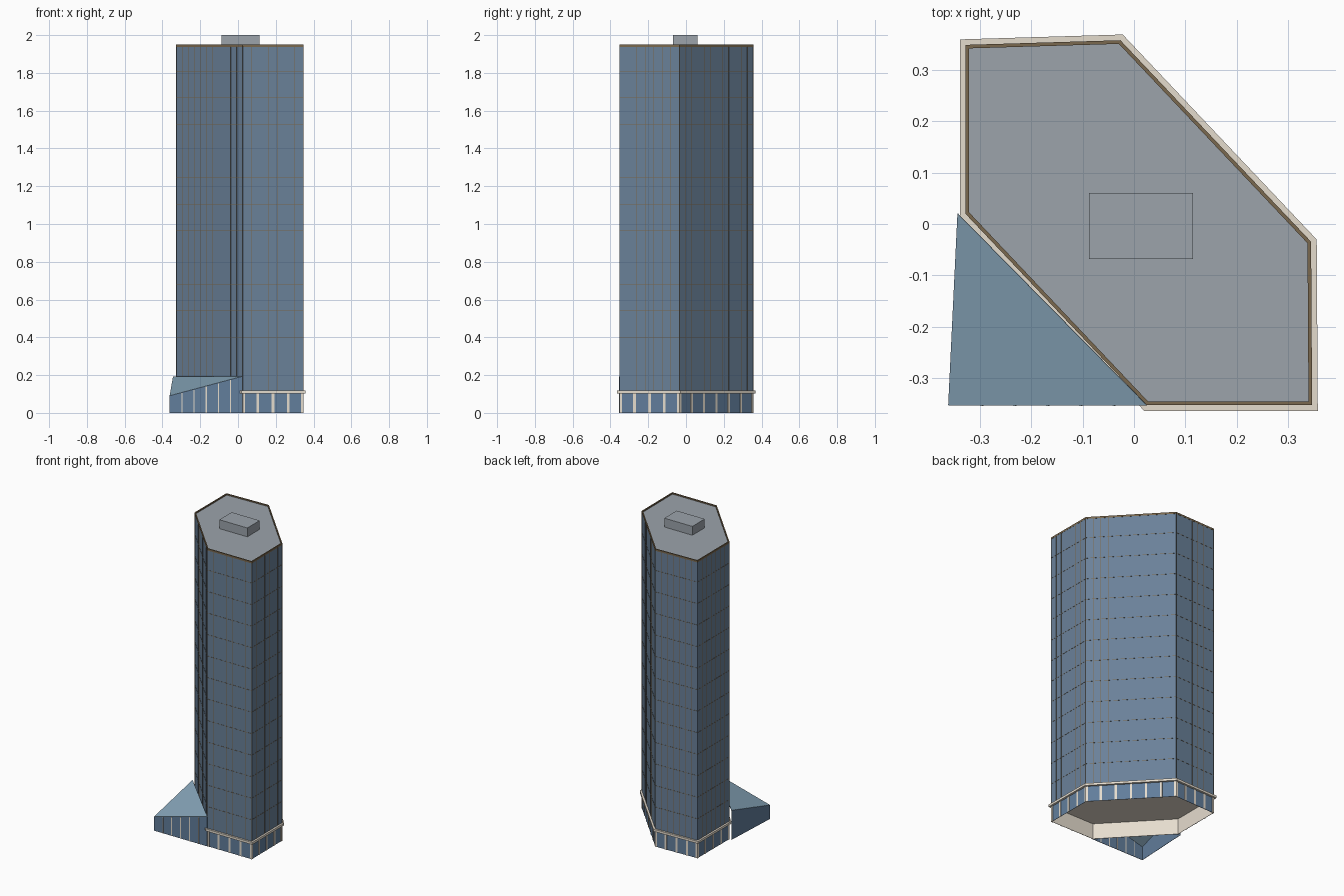
import bpy, bmesh
from mathutils import Vector

cube = bpy.data.objects.get("Cube")
if cube:
    bpy.data.objects.remove(cube, do_unlink=True)


def material(name, rgb):
    lin = [((c / 255 + 0.055) / 1.055) ** 2.4 for c in rgb] + [1]
    m = bpy.data.materials.new(name)
    m.use_nodes = True
    m.diffuse_color = lin
    m.node_tree.nodes["Principled BSDF"].inputs["Base Color"].default_value = lin
    return m


GLASS = material("tower glass", (106, 129, 153))
LOBBY = material("lobby glass", (98, 126, 156))
CREAM = material("cream stone", (229, 220, 206))
BRONZE = material("bronze trim", (122, 104, 78))
ROOF = material("grey roof", (156, 164, 171))
SKY = material("skylight glass", (135, 166, 186))

# Six-sided plan, counter-clockwise
PLAN = [Vector(p) for p in [(-.327, .02), (.025, -.352), (.346, -.352),
                            (.344, -.035), (-.027, .357), (-.327, .348)]]
EDGES = list(zip(PLAN, PLAN[1:] + PLAN[:1]))
LEDGE_BOTTOM, LEDGE_TOP, ROOF_Z, TOP = .103, .118, 1.942, 1.95


def outward(a, b):
    d = (b - a).normalized()
    return Vector((d.y, -d.x))


def offset(dist):
    """Plan polygon moved outward with mitred corners."""
    out = []
    for i, p in enumerate(PLAN):
        n1, n2 = outward(*EDGES[i - 1]), outward(*EDGES[i])
        out.append(p + (n1 + n2) * dist / (1 + n1.dot(n2)))
    return out


def finish(name, bm, *mats):
    bmesh.ops.recalc_face_normals(bm, faces=bm.faces)
    me = bpy.data.meshes.new(name)
    bm.to_mesh(me)
    bm.free()
    for m in mats:
        me.materials.append(m)
    ob = bpy.data.objects.new(name, me)
    bpy.context.collection.objects.link(ob)
    return ob


def add_prism(bm, pts, z0, z1):
    low = [bm.verts.new((p[0], p[1], z0)) for p in pts]
    high = [bm.verts.new((p[0], p[1], z1)) for p in pts]
    bm.faces.new(low[::-1])
    bm.faces.new(high)
    for i in range(len(pts)):
        j = (i + 1) % len(pts)
        bm.faces.new((low[i], low[j], high[j], high[i]))


def prism(name, pts, z0, z1, mat):
    bm = bmesh.new()
    add_prism(bm, pts, z0, z1)
    return finish(name, bm, mat)


def ring(name, outer, inner, z0, z1, *mats):
    """Hollow wall; faces turned to the inside take the last material."""
    bm = bmesh.new()
    loops = [[bm.verts.new((p.x, p.y, z)) for p in pts]
             for pts, z in ((outer, z0), (outer, z1), (inner, z1), (inner, z0))]
    for k in range(4):
        a, b = loops[k], loops[(k + 1) % 4]
        for i in range(len(a)):
            j = (i + 1) % len(a)
            f = bm.faces.new((a[i], a[j], b[j], b[i]))
            f.material_index = 0 if k == 0 else len(mats) - 1
    return finish(name, bm, *mats)


def add_bar(bm, a, b, start, end, z0, z1, depth):
    """Flat bar on a wall from a to b, between two distances along it."""
    d, n = (b - a).normalized(), outward(a, b) * depth
    p, q = a + d * start, a + d * end
    add_prism(bm, [p - n, p + n, q + n, q - n], z0, z1)


# Tower shaft, roof deck, parapet and plant room
prism("tower_shaft", PLAN, LEDGE_TOP, ROOF_Z - .004, GLASS)
prism("roof_deck", offset(-.001), ROOF_Z - .004, ROOF_Z, ROOF)
ring("roof_parapet", offset(.001), offset(-.006), ROOF_Z - .004, TOP, BRONZE)
prism("plant_room", [(-.088, -.068), (.115, -.068), (.115, .06), (-.088, .06)],
      ROOF_Z, 2, ROOF)

# Bronze curtain wall grid
bm = bmesh.new()
FLOORS = 13
for a, b in EDGES:
    length = (b - a).length
    bays = round(length / .045)
    for k in range(bays + 1):
        s = length * k / bays
        add_bar(bm, a, b, s - .0009, s + .0009, LEDGE_TOP, ROOF_Z, .001)
    for k in range(1, FLOORS):
        z = LEDGE_TOP + (TOP - LEDGE_TOP) * k / FLOORS
        add_bar(bm, a, b, 0, length, z - .0009, z + .0009, .001)
finish("facade_grid", bm, BRONZE)

# Ledge and hollow lobby storey with stone piers
prism("lobby_ledge", offset(.012), LEDGE_BOTTOM, LEDGE_TOP, CREAM)
ring("lobby_walls", offset(-.001), offset(-.003), 0, LEDGE_BOTTOM, LOBBY, CREAM)
bm = bmesh.new()
for a, b in EDGES:
    length = (b - a).length
    bays = round(length / .085)
    for k in range(bays + 1):
        s = min(max(length * k / bays, .006), length - .006)
        add_bar(bm, a, b, s - .007, s + .007, 0, LEDGE_BOTTOM, .001)
finish("lobby_piers", bm, CREAM)

# Entrance wedge: two glass walls, open below, under a sloping skylight
CORNER, WEST, EAST = Vector((-.361, -.353)), Vector((-.343, .02)), Vector((.025, -.353))
LOW, HIGH = .09, .193
bm = bmesh.new()
for end in (WEST, EAST):
    bm.faces.new([bm.verts.new(v) for v in (
        (*CORNER, 0), (*end, 0), (*end, HIGH), (*CORNER, LOW))])
walls = finish("entrance_walls", bm, LOBBY)
bm = bmesh.new()
bm.faces.new([bm.verts.new(v) for v in (
    (*CORNER, LOW), (*EAST, HIGH), (*WEST, HIGH))])
roof = finish("entrance_skylight", bm, SKY)
for ob in (walls, roof):
    mod = ob.modifiers.new("thickness", "SOLIDIFY")
    mod.thickness = .002
    mod.offset = 0

# Slim mullions on the entrance front
bm = bmesh.new()
span = (EAST - CORNER).length
for k in range(1, 6):
    s = span * k / 6
    add_bar(bm, CORNER, EAST, s - .003, s + .003, 0,
            LOW + (HIGH - LOW) * s / span - .002, .002)
finish("entrance_mullions", bm, CREAM)
